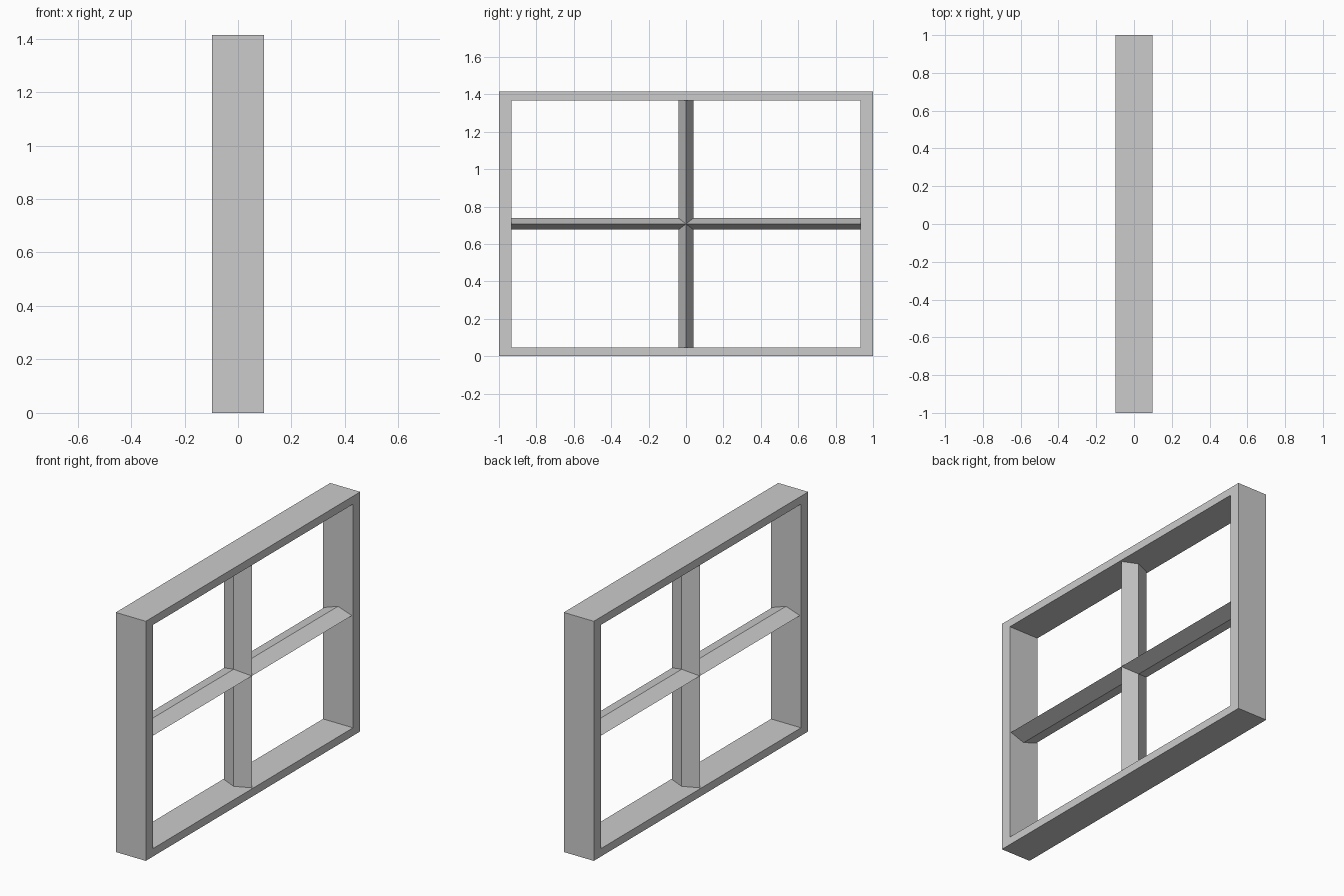
import bpy
import bmesh
from mathutils import Vector

cube = bpy.data.objects.get("Cube")
if cube:
    bpy.data.objects.remove(cube, do_unlink=True)

HEIGHT = 1.414
MID = HEIGHT / 2
DEPTH = 0.098            # half depth of the frame
SIDE, RAIL = 0.067, 0.047  # visible width of stiles and rails
BAR_DEPTH = 0.09         # half depth of the glazing bars

grey = bpy.data.materials.new("window_grey")
grey.use_nodes = True
colour = (0.6, 0.6, 0.6, 1)
grey.diffuse_color = colour
grey.node_tree.nodes["Principled BSDF"].inputs["Base Color"].default_value = colour


def finish(name, bm):
    bmesh.ops.recalc_face_normals(bm, faces=bm.faces)
    mesh = bpy.data.meshes.new(name)
    bm.to_mesh(mesh)
    bm.free()
    mesh.materials.append(grey)
    obj = bpy.data.objects.new(name, mesh)
    bpy.context.collection.objects.link(obj)
    return obj


def rectangle(bm, x, half_y, half_z):
    corners = ((-1, -1), (1, -1), (1, 1), (-1, 1))
    return [bm.verts.new((x, a * half_y, MID + b * half_z)) for a, b in corners]


# Outer frame: four rectangular loops joined into a mitred ring
bm = bmesh.new()
inner = (1 - SIDE, MID - RAIL)
loops = [rectangle(bm, DEPTH, 1, MID), rectangle(bm, DEPTH, *inner),
         rectangle(bm, -DEPTH, *inner), rectangle(bm, -DEPTH, 1, MID)]
for i, loop in enumerate(loops):
    following = loops[(i + 1) % 4]
    for j in range(4):
        k = (j + 1) % 4
        bm.faces.new((loop[j], loop[k], following[k], following[j]))
finish("window_frame", bm)


def glazing_bar(name, along, across, half_length, half_width):
    """Diamond section bar, its sharp ridges facing the two sides."""
    bm = bmesh.new()
    x = Vector((BAR_DEPTH, 0, 0))
    side = Vector(across) * half_width
    centre = Vector((0, 0, MID))
    end = Vector(along) * half_length
    section = [bm.verts.new(centre - end + p) for p in (x, side, -x, -side)]
    face = bm.faces.new(section)
    new = bmesh.ops.extrude_face_region(bm, geom=[face])["geom"]
    moved = [v for v in new if isinstance(v, bmesh.types.BMVert)]
    bmesh.ops.translate(bm, vec=end * 2, verts=moved)
    return finish(name, bm)


# Crossing glazing bars
glazing_bar("vertical_bar", (0, 0, 1), (0, 1, 0), inner[1], 0.04)
glazing_bar("horizontal_bar", (0, 1, 0), (0, 0, 1), inner[0], 0.031)
